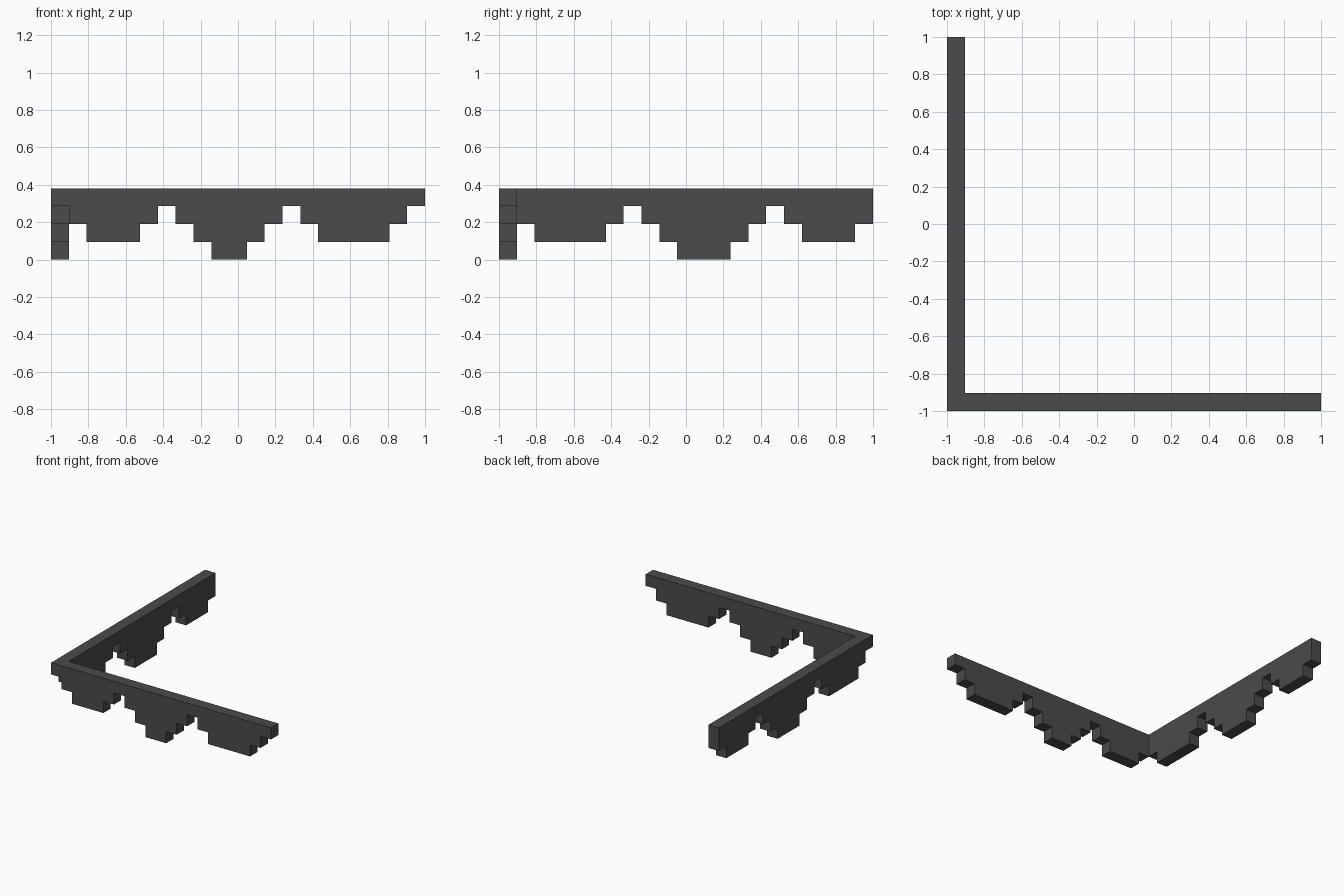
import bpy, bmesh

if "Cube" in bpy.data.objects:
    bpy.data.objects.remove(bpy.data.objects["Cube"])

U = 2 / 21          # one block: the walls are 21 blocks long, 4 high, 1 thick
TOP = 4

grey = bpy.data.materials.new("dark_grey")
grey.diffuse_color = (0.07, 0.07, 0.07, 1)
grey.use_nodes = True
grey.node_tree.nodes["Principled BSDF"].inputs["Base Color"].default_value = grey.diffuse_color


def stepped_wall(name, runs, along_y):
    """Hanging wall from (length, drop) runs, mitred where it meets its twin."""
    # Stepped outline, counter-clockwise from the top of the shared corner
    pts, pos = [(0, TOP)], 0
    for length, drop in runs:
        pts += [(pos, TOP - drop), (pos + length, TOP - drop)]
        pos += length
    pts.append((pos, TOP))

    bm = bmesh.new()

    def vert(s, t, z):
        x, y = -1 + s * U, -1 + t * U
        return bm.verts.new((y, x, z * U) if along_y else (x, y, z * U))

    outer = [vert(s, 0, z) for s, z in pts]
    inner = [vert(max(s, 1), 1, z) for s, z in pts]
    bm.faces.new(outer)
    bm.faces.new(inner[::-1])
    # Edge strip; the mitre (first edge) stays open against the other wall
    for a in range(1, len(pts)):
        b = (a + 1) % len(pts)
        bm.faces.new((outer[a], inner[a], inner[b], outer[b]))
    if along_y:
        bmesh.ops.reverse_faces(bm, faces=bm.faces[:])
    bmesh.ops.remove_doubles(bm, verts=bm.verts[:], dist=1e-4)

    mesh = bpy.data.meshes.new(name)
    bm.to_mesh(mesh)
    bm.free()
    mesh.materials.append(grey)
    obj = bpy.data.objects.new(name, mesh)
    bpy.context.collection.objects.link(obj)


# Front wall
stepped_wall("front_wall", [(1, 1), (1, 2), (3, 3), (1, 2), (1, 1), (1, 2), (1, 3), (2, 4),
                            (1, 3), (1, 2), (1, 1), (1, 2), (4, 3), (1, 2), (1, 1)], False)
# Left wall
stepped_wall("left_wall", [(1, 1), (1, 2), (4, 3), (1, 2), (1, 1), (1, 2), (1, 3), (3, 4),
                           (1, 3), (1, 2), (1, 1), (1, 2), (3, 3), (1, 2)], True)
